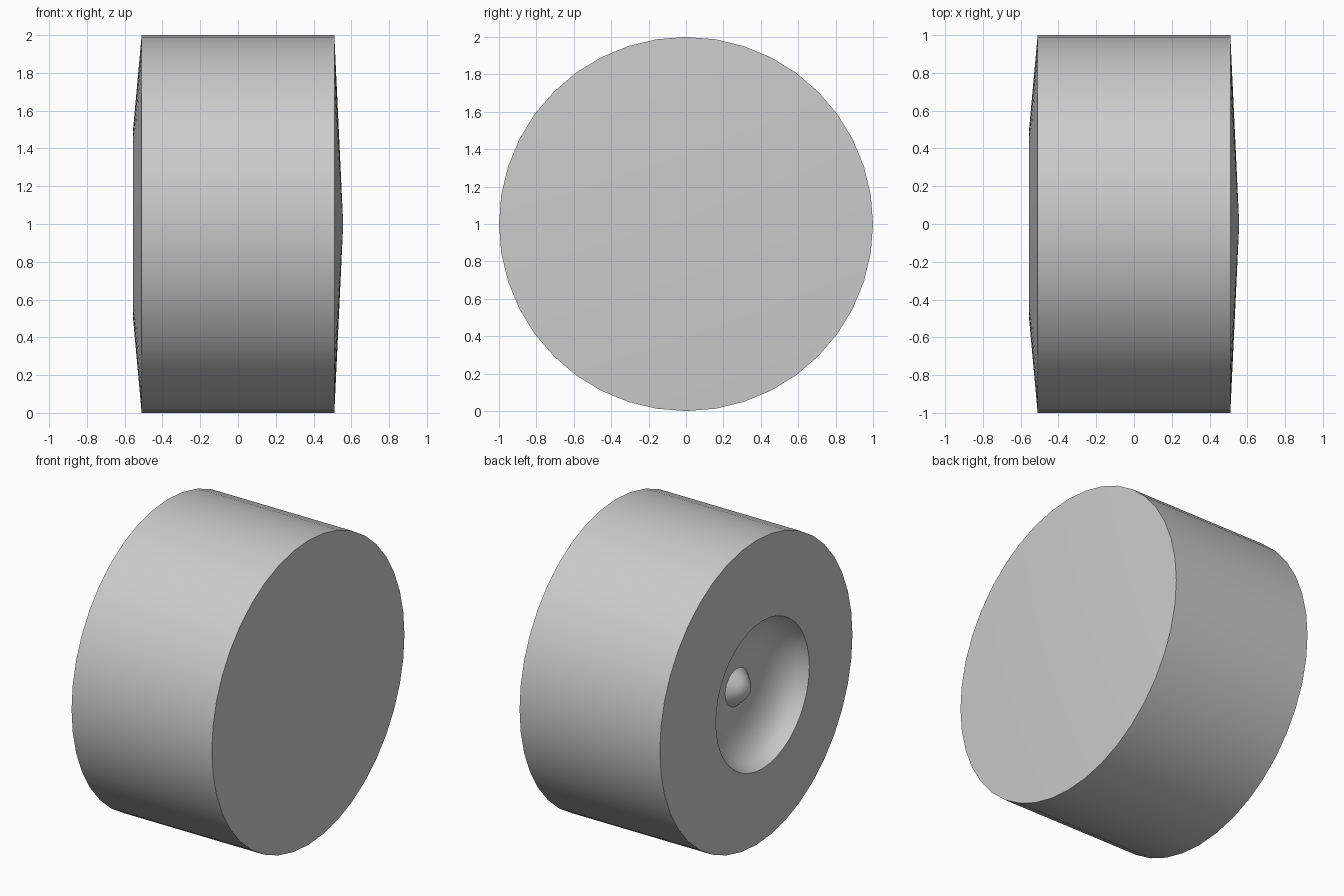
import bpy, bmesh, math

if "Cube" in bpy.data.objects:
    bpy.data.objects.remove(bpy.data.objects["Cube"])

SEGMENTS = 40


def lathe(name, profile):
    """Revolve (x, radius) points around the x axis at height 1."""
    bm = bmesh.new()
    rings = []
    for x, r in profile:
        if r == 0:
            rings.append([bm.verts.new((x, 0, 1))] * SEGMENTS)
        else:
            angles = [2 * math.pi * i / SEGMENTS for i in range(SEGMENTS)]
            rings.append([bm.verts.new((x, r * math.sin(a), 1 + r * math.cos(a))) for a in angles])
    for a, b in zip(rings, rings[1:]):
        for i in range(SEGMENTS):
            j = (i + 1) % SEGMENTS
            bm.faces.new(dict.fromkeys((a[i], a[j], b[j], b[i])))
    bmesh.ops.recalc_face_normals(bm, faces=bm.faces)
    mesh = bpy.data.meshes.new(name)
    bm.to_mesh(mesh)
    bm.free()
    obj = bpy.data.objects.new(name, mesh)
    bpy.context.collection.objects.link(obj)
    bpy.context.view_layer.objects.active = obj
    obj.select_set(True)
    bpy.ops.object.shade_smooth_by_angle(angle=math.radians(32))
    return obj


# Shallow cone on the inner side, straight tread, sloped outer side
body = [(0.557, 0), (0.51, 1), (-0.51, 1), (-0.557, 0.485)]
# Rounded hub recess
recess = [(-0.49, 0.46), (-0.43, 0.40), (-0.39, 0.31), (-0.373, 0.21), (-0.37, 0.122)]
# Pointed nub in the middle of the recess
nub = [(-0.42, 0.075), (-0.473, 0)]

lathe("wheel", body + recess + nub)
